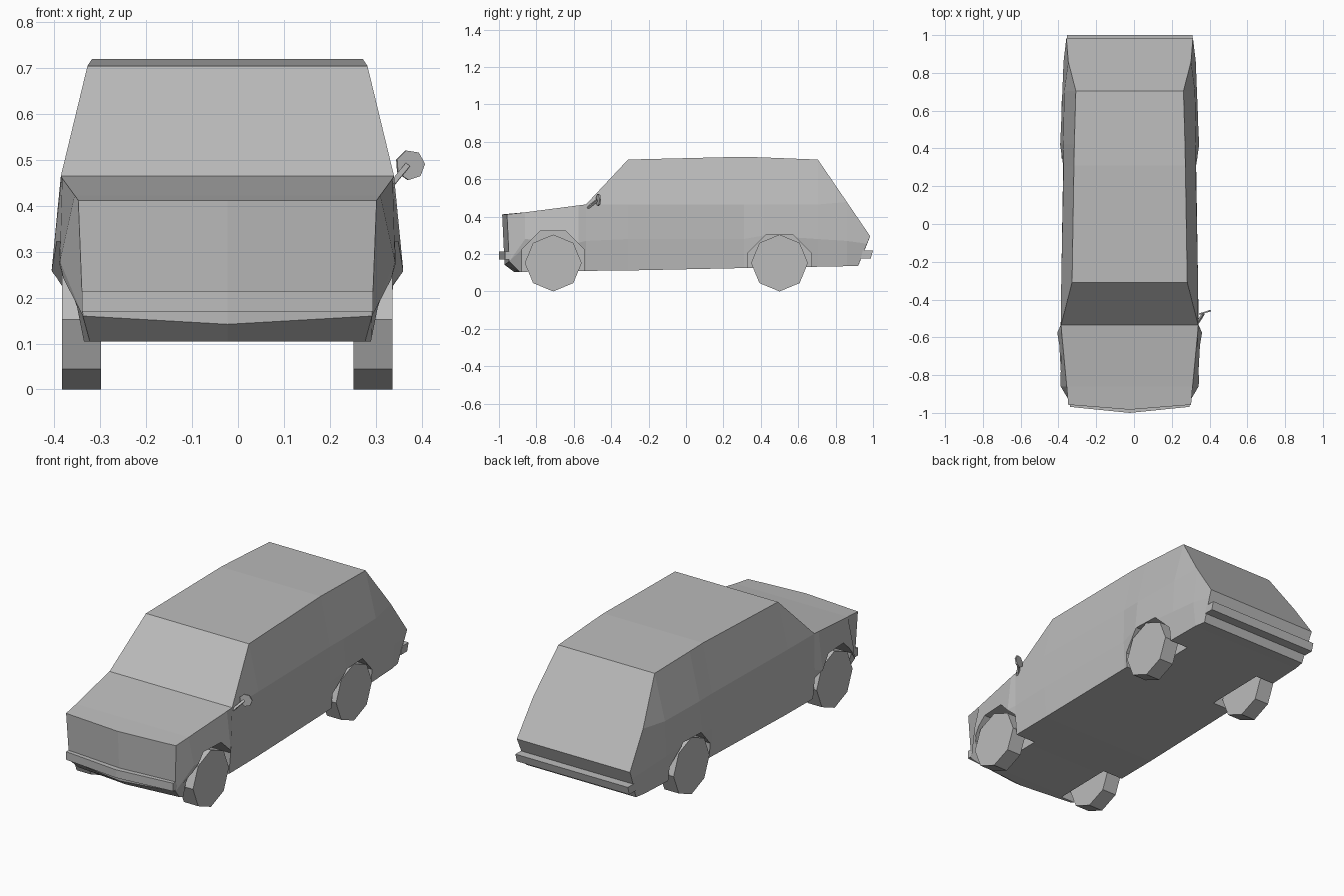
import bpy, bmesh, math
from mathutils import Vector, Matrix

cube = bpy.data.objects.get("Cube")
if cube:
    bpy.data.objects.remove(cube, do_unlink=True)

XC = -0.023  # car centreline, offset by the single mirror

grey = bpy.data.materials.new("plain grey")
grey.use_nodes = True
COLOUR = (0.5, 0.5, 0.5, 1)
grey.diffuse_color = COLOUR
grey.node_tree.nodes["Principled BSDF"].inputs["Base Color"].default_value = COLOUR


def finish(name, bm):
    bmesh.ops.remove_doubles(bm, verts=bm.verts, dist=0.0005)
    bmesh.ops.recalc_face_normals(bm, faces=bm.faces)
    mesh = bpy.data.meshes.new(name)
    bm.to_mesh(mesh)
    bm.free()
    mesh.materials.append(grey)
    obj = bpy.data.objects.new(name, mesh)
    bpy.context.scene.collection.objects.link(obj)
    return obj


def prism(name, centre, radius, depth, sides, turn=0.0, axis='X', spin=0.0):
    """Regular prism lying along x or y."""
    bm = bmesh.new()
    bmesh.ops.create_cone(bm, cap_ends=True, segments=sides, radius1=radius,
                          radius2=radius, depth=depth)
    lay = Matrix.Rotation(math.pi / 2, 4, 'Y' if axis == 'X' else 'X')
    m = (Matrix.Translation(centre) @ Matrix.Rotation(spin, 4, 'Z') @ lay
         @ Matrix.Rotation(turn, 4, 'Z'))
    bmesh.ops.transform(bm, matrix=m, verts=bm.verts)
    return finish(name, bm)


def bar(name, path, profile):
    """Sweep a (y, z) profile along (x, y) path points."""
    bm = bmesh.new()
    rings = [[bm.verts.new((XC + x, y + py, pz)) for py, pz in profile] for x, y in path]
    n = len(profile)
    for a, b in zip(rings, rings[1:]):
        for i in range(n):
            bm.faces.new((a[i], a[(i + 1) % n], b[(i + 1) % n], b[i]))
    bm.faces.new(rings[0])
    bm.faces.new(rings[-1])
    return finish(name, bm)


# Body: (half width, z) of sill, waist, belt and roof at each y
stations = [
    (-0.86, (.33, .105), (.365, .28), (.333, .423), None),
    (-0.575, (.345, .11), (.383, .26), (.36, .46), None),
    (-0.535, (.35, .11), (.365, .27), (.363, .465), None),
    (-0.31, (.35, .112), (.362, .28), (.362, .465), (.305, .705)),
    (0.31, (.345, .125), (.352, .28), (.35, .465), (.295, .72)),
    (0.42, (.345, .127), (.368, .30), (.352, .465), (.293, .716)),
    (0.705, (.34, .132), (.356, .28), (.346, .465), (.285, .705)),
    (0.86, (.335, .135), (.35, .27), (.325, .478), None),
]
rows = [[Vector((.30, -.89, .105)), Vector((.315, -.945, .16)),
         Vector((.325, -.957, .412)), Vector((.325, -.957, .412))]]
for y, *pts in stations:
    pts[3] = pts[3] or pts[2]
    rows.append([Vector((w, y, z)) for w, z in pts])
tail = Vector((.335, .985, .295))
rows.append([Vector((.325, .92, .135)), Vector((.333, .968, .255)), tail, tail])

bm = bmesh.new()


def face(*pts):
    """Add a face on both sides, dropping repeated corners."""
    for side in (1, -1):
        keep = []
        for p in pts:
            if not any((p - q).length < 1e-5 for q in keep):
                keep.append(p)
        if len(keep) > 2:
            bm.faces.new([bm.verts.new((XC + side * p.x, p.y, p.z)) for p in keep])


def with_centre(row):
    floor, top = row[0].copy(), row[-1].copy()
    floor.x = top.x = 0
    return [floor] + row + [top]


loops = [with_centre(r) for r in rows]
loops[0][0].y, loops[0][-1].y = -.92, -.983   # bowed nose
chin = Vector((0, -.97, .142))
for a, b in zip(loops, loops[1:]):
    for i in range(5):
        face(a[i], a[i + 1], b[i + 1], b[i])
nose = loops[0]
face(nose[5], nose[3], nose[2], chin)
face(chin, nose[2], nose[1], nose[0])
end = loops[-1]
face(end[0], end[1], end[2], end[3], end[5])
body = finish("car_body", bm)

# Wheels and the arches cut around them
WHEELS = {"front": (-.71, .155, .181), "rear": (.50, .135, .184)}
for place, (y, arch_z, arch_r) in WHEELS.items():
    for label, side in (("left", 1), ("right", -1)):
        prism(f"{place}_{label}_wheel", (XC + side * .3175, y, .152), .152, .085, 8)
        cutter = prism(f"{place}_{label}_arch_cutter", (XC + side * .345, y, arch_z),
                       arch_r, .23, 8, math.pi / 8)
        cutter.hide_render = True
        cutter.hide_viewport = True
        cut = body.modifiers.new(f"{place}_{label}_arch", 'BOOLEAN')
        cut.operation = 'DIFFERENCE'
        cut.solver = 'EXACT'
        cut.object = cutter

# Bumpers
bar("front_bumper", [(-.317, -.968), (0, -1.0), (.317, -.968)],
    [(0, .17), (0, .213), (.04, .213), (.04, .17)])
bar("rear_bumper", [(-.333, 0.0), (.333, 0.0)],
    [(.935, .177), (.945, .22), (1.0, .22), (.988, .177)])

# Door mirror, on the left only
prism("mirror_head", (.375, -.468, .489), .033, .008, 7, .3, 'Y', .3)
start, stop = Vector((.335, -.525, .447)), Vector((.368, -.474, .487))
bm = bmesh.new()
bmesh.ops.create_cone(bm, cap_ends=True, segments=4, radius1=.008, radius2=.008,
                      depth=(stop - start).length)
aim = (stop - start).to_track_quat('Z', 'Y').to_matrix().to_4x4()
bmesh.ops.transform(bm, matrix=Matrix.Translation((start + stop) / 2) @ aim, verts=bm.verts)
finish("mirror_arm", bm)
